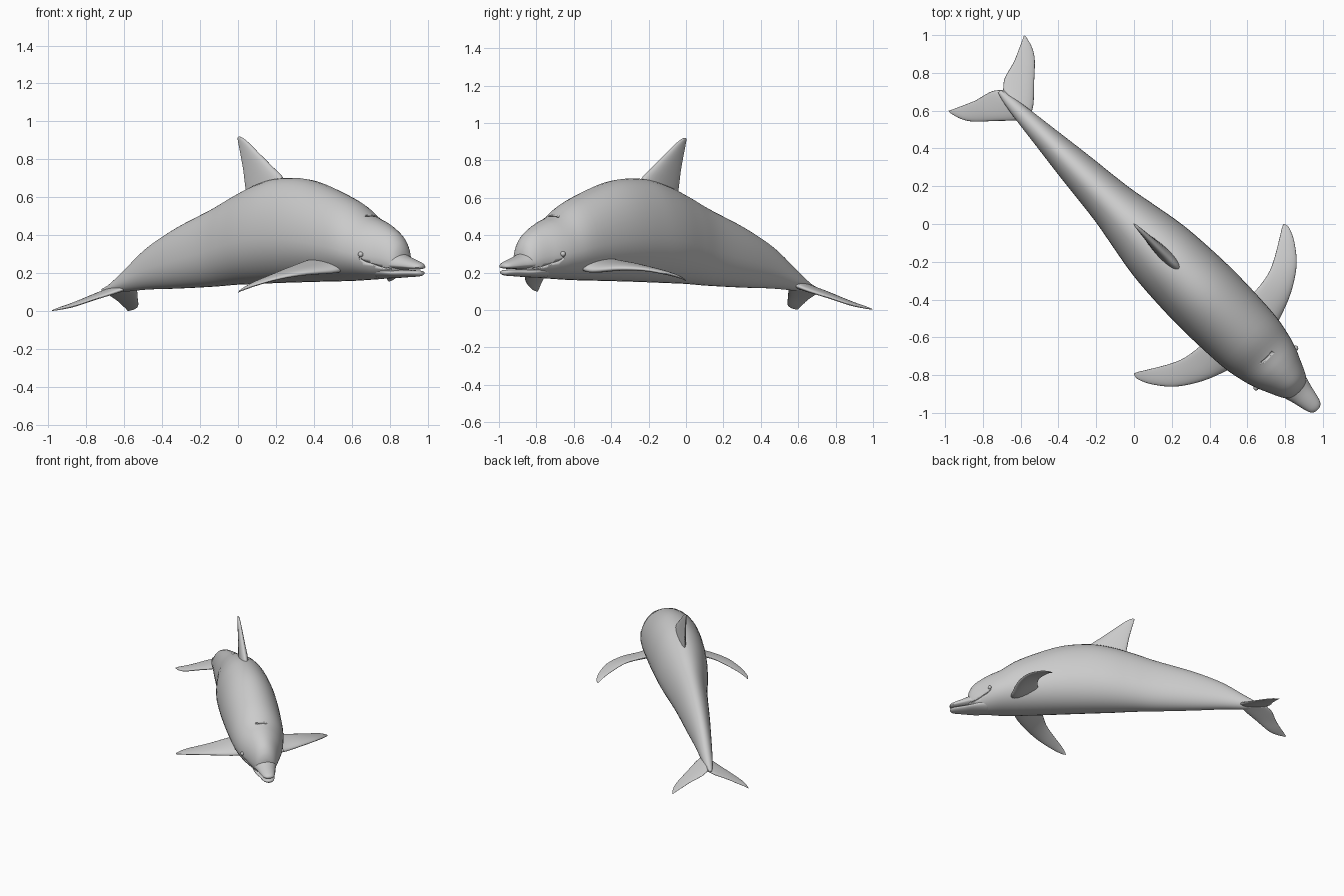
import bpy, bmesh, math
from mathutils import Vector

if "Cube" in bpy.data.objects:
    bpy.data.objects.remove(bpy.data.objects["Cube"])

R = math.sqrt(0.5)


def world(s, t, z):
    # s runs tail to snout along the diagonal, t is sideways, z is up
    return Vector(((s + t) * R, (t - s) * R, z))


def spline(rows, n):
    # smooth curve through rows of numbers, n steps per span
    rows = [Vector(r) for r in rows]
    ext = [rows[0] * 2 - rows[1]] + rows + [rows[-1] * 2 - rows[-2]]
    out = []
    for i in range(1, len(ext) - 2):
        a, b, c, d = ext[i - 1:i + 3]
        for k in range(n):
            u = k / n
            out.append(0.5 * (2 * b + (c - a) * u + (2 * a - 5 * b + 4 * c - d) * u ** 2
                              + (3 * b - a - 3 * c + d) * u ** 3))
    return out + [rows[-1]]


def loft(name, rings):
    bm = bmesh.new()
    vr = [[bm.verts.new(world(*p)) for p in ring] for ring in rings]
    n = len(vr[0])
    for a, b in zip(vr, vr[1:]):
        for i in range(n):
            j = (i + 1) % n
            bm.faces.new((a[i], a[j], b[j], b[i]))
    bm.faces.new(vr[0])
    bm.faces.new(vr[-1])
    bmesh.ops.recalc_face_normals(bm, faces=bm.faces)
    for f in bm.faces:
        f.smooth = True
    me = bpy.data.meshes.new(name)
    bm.to_mesh(me)
    bm.free()
    ob = bpy.data.objects.new(name, me)
    bpy.context.collection.objects.link(ob)
    return ob


def trunk(name, rows, k, n=5, seg=40, mid=-0.008):
    # rows: s, bottom z, top z, half width; k places the widest height
    rings = []
    for s, zb, zt, w in spline(rows, n):
        zc = zb + k * (zt - zb)
        ring = []
        for i in range(seg):
            a = 2 * math.pi * i / seg
            h = zt - zc if math.sin(a) > 0 else zc - zb
            ring.append((s, mid + w * math.cos(a), zc + h * math.sin(a)))
        rings.append(ring)
    return loft(name, rings)


def fin(name, rows, normal, n=6, seg=24):
    # rows: leading point, trailing point, half thickness
    rings = []
    for r in spline(rows, n):
        lead, trail, th = Vector(r[0:3]), Vector(r[3:6]), max(r[6], 0.001)
        ring = []
        for i in range(seg):
            a = 2 * math.pi * i / seg
            c = (1 - math.cos(a)) / 2
            ring.append(lead.lerp(trail, c) + Vector(normal) * th * math.sin(a) * (1.25 - 0.6 * c))
        rings.append(ring)
    return loft(name, rings)


def cut(target, cutter):
    m = target.modifiers.new("cut", 'BOOLEAN')
    m.operation, m.solver, m.object = 'DIFFERENCE', 'EXACT', cutter
    bpy.context.view_layer.objects.active = target
    bpy.ops.object.modifier_apply(modifier=m.name)
    bpy.data.objects.remove(cutter)


# body with rounded forehead
K = 0.42
BODY = [(-1.0, .105, .12, .01), (-.94, .10, .145, .026), (-.84, .103, .21, .043),
        (-.66, .115, .335, .066), (-.44, .12, .44, .094), (-.17, .13, .54, .125),
        (0, .14, .61, .155), (.17, .145, .67, .185), (.34, .15, .702, .2),
        (.57, .155, .687, .207), (.85, .16, .592, .196), (.99, .166, .51, .172),
        (1.07, .17, .478, .148), (1.13, .175, .45, .122), (1.19, .18, .412, .095),
        (1.225, .19, .37, .072), (1.242, .21, .33, .045), (1.248, .24, .29, .012)]
body = trunk("body", BODY, K)


def side(s, z):
    # half width of the body surface at a given place
    for a, b in zip(BODY, BODY[1:]):
        if a[0] <= s <= b[0]:
            _, zb, zt, w = Vector(a).lerp(Vector(b), (s - a[0]) / (b[0] - a[0]))
            zc = zb + K * (zt - zb)
            h = zt - zc if z > zc else zc - zb
            return w * math.sqrt(max(0, 1 - ((z - zc) / h) ** 2))


# beak: upper and lower jaw with the mouth line between
trunk("upper_jaw", [(1.08, .20, .33, .09), (1.2, .216, .315, .082), (1.27, .22, .289, .064),
                    (1.33, .22, .269, .05), (1.362, .222, .257, .039),
                    (1.378, .226, .247, .024), (1.383, .232, .24, .006)], .3)
trunk("lower_jaw", [(1.08, .172, .25, .09), (1.2, .176, .222, .077), (1.28, .18, .218, .057),
                    (1.34, .183, .216, .044), (1.368, .187, .213, .03),
                    (1.38, .194, .208, .008)], .6)

# mouth corner grooves and eyes
for sg, label in ((1, "left"), (-1, "right")):
    rings = []
    for s, z in spline([(1.215, .224), (1.17, .231), (1.12, .25), (1.085, .262), (1.06, .28)], 3):
        t = side(s, z) * sg - 0.008
        rings.append([(s, t + .006 * math.cos(a * math.pi / 4), z + .005 * math.sin(a * math.pi / 4))
                      for a in range(8)])
    cut(body, loft("mouth_cutter", rings))
    bpy.ops.mesh.primitive_uv_sphere_add(segments=20, ring_count=12, radius=.014,
                                         location=world(1.07, side(1.07, .3) * sg - .008, .3))
    bpy.context.object.name = label + "_eye"
    bpy.ops.object.shade_smooth()

# blowhole slit
cut(body, loft("blowhole_cutter", [[(1.0 - 2.5 * t * t + .006 * math.cos(a * math.pi / 4), t,
                                     .503 + .012 * math.sin(a * math.pi / 4)) for a in range(8)]
                                   for t in (-.04, -.02, 0, .02, .04)]))

# dorsal fin
fin("dorsal_fin", [(.40, 0, .58, .07, 0, .58, .04), (.335, 0, .70, .05, 0, .68, .03),
                   (.25, 0, .765, .038, 0, .75, .023), (.145, 0, .84, .018, 0, .83, .016),
                   (.075, 0, .89, .003, 0, .885, .011), (.035, 0, .913, -.003, 0, .912, .007),
                   (.015, 0, .92, .003, 0, .92, .002)], (0, 1, 0))

# tail flukes, drooping toward the tips
FLUKE = [(-.79, 0, .14, -.992, 0, .108, .022), (-.825, .06, .112, -1.03, .05, .09, .017),
         (-.9, .14, .075, -1.055, .14, .058, .012), (-.985, .23, .032, -1.08, .2, .035, .009),
         (-1.045, .268, .015, -1.105, .255, .016, .006), (-1.105, .285, .004, -1.118, .282, .004, .002)]
# flippers, swept back; the right one hangs lower
FLIPPER = [(.915, .12, .225, .70, .12, .275, .03), (.90, .19, .212, .705, .205, .262, .026),
           (.845, .33, .2, .69, .31, .23, .019), (.765, .452, .175, .66, .385, .2, .013),
           (.672, .53, .14, .60, .488, .152, .009), (.6, .565, .112, .568, .54, .118, .005),
           (.566, .565, .1, .56, .56, .1, .002)]
for sg, label, lift in ((1, "left", .16), (-1, "right", 0)):
    fin(label + "_fluke", [(a, b * sg + .012, c, d, e * sg + .012, f, th)
                           for a, b, c, d, e, f, th in FLUKE], (0, 0, 1))
    fin(label + "_flipper", [(a, b * sg, c + lift * max(0, b - .2), d, e * sg, f + lift * max(0, e - .2), th)
                             for a, b, c, d, e, f, th in FLIPPER], (0, .35 * sg, .94))
